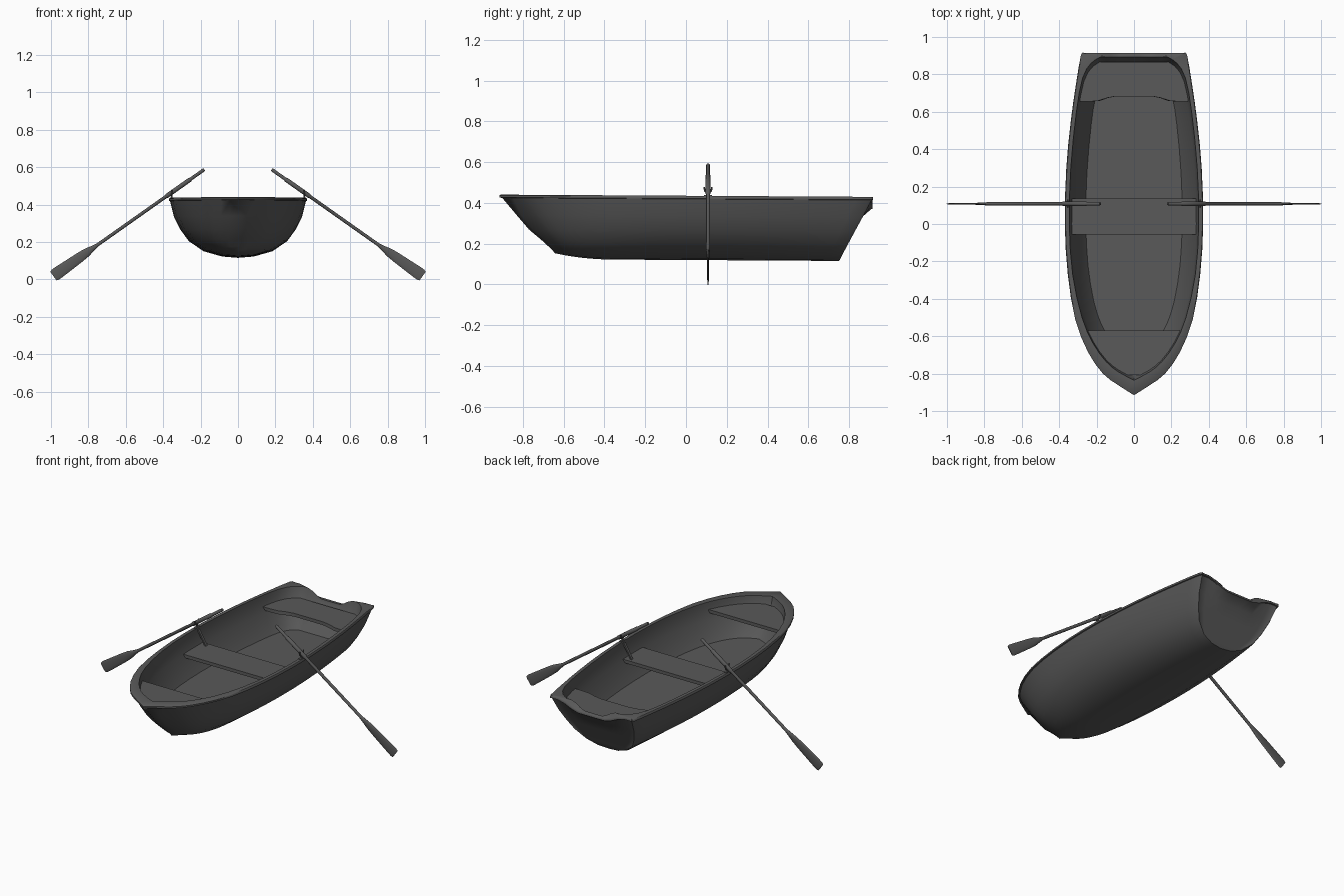
import bpy, bmesh, math
from mathutils import Vector

cube = bpy.data.objects.get("Cube")
if cube:
    bpy.data.objects.remove(cube, do_unlink=True)

grey = bpy.data.materials.new("dark grey")
grey.use_nodes = True
colour = (0.1, 0.1, 0.1, 1)
grey.diffuse_color = colour
grey.node_tree.nodes["Principled BSDF"].inputs["Base Color"].default_value = colour


def finish(name, bm, angle):
    bmesh.ops.remove_doubles(bm, verts=bm.verts, dist=0.0005)
    bmesh.ops.recalc_face_normals(bm, faces=bm.faces)
    mesh = bpy.data.meshes.new(name)
    bm.to_mesh(mesh)
    bm.free()
    mesh.materials.append(grey)
    obj = bpy.data.objects.new(name, mesh)
    bpy.context.collection.objects.link(obj)
    bpy.ops.object.select_all(action="DESELECT")
    obj.select_set(True)
    bpy.context.view_layer.objects.active = obj
    bpy.ops.object.shade_smooth_by_angle(angle=math.radians(angle))


def loft(name, rings, cap_start=True, angle=35):
    """Skin a list of closed rings with equal point counts."""
    bm = bmesh.new()
    rows = [[bm.verts.new(p) for p in ring] for ring in rings]
    for a, b in zip(rows, rows[1:]):
        for i in range(len(a)):
            j = (i + 1) % len(a)
            bm.faces.new((a[i], a[j], b[j], b[i]))
    if cap_start:
        bm.faces.new(rows[0])
    bm.faces.new(rows[-1])
    finish(name, bm, angle)


def bar(name, start, end, dx, dy):
    """Rectangular bar between two heights, which may lean."""
    corners = ((-dx, -dy), (dx, -dy), (dx, dy), (-dx, dy))
    loft(name, [[(x + a, y + b, z) for a, b in corners] for x, y, z in (start, end)])


def refine(points):
    """Add a rounded midpoint between neighbouring points."""
    p = [Vector(q) for q in points]
    result = [p[0]]
    for i in range(len(p) - 1):
        before = p[max(i - 1, 0)]
        after = p[min(i + 2, len(p) - 1)]
        result += [(p[i] + p[i + 1]) * .5625 - (before + after) * .0625, p[i + 1]]
    return result


# Half-breadths along the boat: (y, x) from bow to stern
OUTER = refine([(-.915, 0), (-.86, .087), (-.8, .166), (-.685, .246), (-.51, .314),
                (-.27, .354), (0, .37), (.3, .362), (.55, .338), (.75, .31),
                (.902, .284), (.915, .27)])
INNER = refine([(-.835, 0), (-.79, .085), (-.735, .15), (-.64, .218), (-.5, .278),
                (-.27, .328), (0, .346), (.3, .338), (.6, .308), (.78, .275),
                (.86, .23), (.893, .18)])
COLUMNS = 12


def hull_side(table, z, scale, bow, stern, lift=0, blunt=0):
    """One side of a waterline; bow and stern shift its ends, blunt fills the bow."""
    y0, y1 = table[0][0], table[-1][0]
    widest = max(x for y, x in table)
    side = []
    for y, x in table:
        t = (y - y0) / (y1 - y0)
        rise = lift * max(0, 1 - t / .2) ** 2
        yy = y + bow * (1 - t) + stern * t
        if t < .5:
            x = widest * (x / widest) ** (1 - blunt)
        side.append(Vector((x * scale, yy, z + rise - .006 * yy)))
    return side


def hull_ring(*args, dip=0, **shape):
    side = hull_side(*args, **shape)
    end = side[-1]
    transom = []
    for i in range(1, COLUMNS):
        u = 1 - 2 * i / COLUMNS
        f = min(1, max(0, (.85 - abs(u)) / .55))
        drop = dip * f * f * (3 - 2 * f)
        transom.append(Vector((end.x * u, end.y, end.z - drop)))
    other = [Vector((-p.x, p.y, p.z)) for p in reversed(side[1:])]
    return side + transom + other


# Hull: keel up to the rim, over it and down to the floor
DIP = .045
rings = [
    hull_ring(OUTER, .120, 0, .27, -.168, lift=.03),
    hull_ring(OUTER, .126, .25, .267, -.163, lift=.03, blunt=.35),
    hull_ring(OUTER, .152, .5, .25, -.150, lift=.022, blunt=.35),
    hull_ring(OUTER, .205, .71, .205, -.122, lift=.01, blunt=.3),
    hull_ring(OUTER, .265, .83, .145, -.09, blunt=.2),
    hull_ring(OUTER, .335, .925, .085, -.052, blunt=.1),
    hull_ring(OUTER, .419, .983, .014, -.008, dip=DIP),
    hull_ring(OUTER, .421, 1, 0, 0, dip=DIP),
    hull_ring(OUTER, .431, 1, 0, 0, dip=DIP),
    hull_ring(OUTER, .435, .99, .006, -.004, dip=DIP),
    hull_ring(INNER, .435, 1, 0, 0, dip=DIP),
    hull_ring(INNER, .417, .995, .003, -.005, dip=DIP),
    hull_ring(INNER, .333, .96, .03, -.038, blunt=.05),
    hull_ring(INNER, .225, .745, .13, -.115, blunt=.15),
]
loft("hull", rings, cap_start=False, angle=45)


def half_width(line, y):
    for a, b in zip(line, line[1:]):
        if a.y <= y <= b.y:
            return a.x + (b.x - a.x) * (y - a.y) / (b.y - a.y)
    return line[-1].x


# Seats, trimmed to the inside of the hull at their own height
def seat(name, z, y0, y1, curve=0):
    f = (z - .333) / .084
    line = hull_side(INNER, z, .966 + .03 * f, .03 - .027 * f, -.036 + .033 * f, blunt=.05)
    ys = [y0 + (y1 - y0) * i / 10 for i in range(11)]
    right = [(half_width(line, y), y) for y in ys]
    outline = right + [(-x, y) for x, y in reversed(right)]
    if curve:
        # Hollowed front edge
        for i in range(1, 12):
            u = i / 6 - 1
            e = min(1, max(0, (.75 - abs(u)) / .4))
            outline.append((right[0][0] * u, y0 + curve * e * e * (3 - 2 * e)))
    # Undersides taper with the hull
    loft(name, [[(x * s, y, h) for x, y in outline] for s, h in ((.95, z - .02), (1, z))])


seat("middle_seat", .338, -.055, .135)
seat("stern_seat", .368, .655, .866, curve=.028)
seat("bow_seat", .395, -.808, -.57)

# Oars: (distance, half-width, half-thickness) from grip to blade tip
OAR = [(0, .007, .007), (.004, .009, .009), (.09, .009, .009), (.094, .012, .012),
       (.245, .012, .012), (.25, .009, .009), (.70, .009, .009), (.73, .014, .009),
       (.77, .023, .007), (.82, .027, .005), (.955, .033, .004), (.975, .033, .004),
       (.988, .029, .003)]
OAR_Y = .108


def oar(name, side):
    start = Vector((side * .18, OAR_Y, .588))
    along = Vector((side * .802, 0, -.566)).normalized()
    across = Vector((-along.z, 0, along.x))
    thick = Vector((0, 1, 0))
    turn = [2 * math.pi * i / 12 for i in range(12)]
    loft(name, [[start + along * d + across * w * math.cos(a) + thick * t * math.sin(a)
                 for a in turn] for d, w, t in OAR], angle=40)


def tube(name, points, radius):
    """Round bar along a path lying in a plane of constant x."""
    rings = []
    for i, p in enumerate(points):
        run = (points[min(i + 1, len(points) - 1)] - points[max(i - 1, 0)]).normalized()
        side = Vector((1, 0, 0))
        up = run.cross(side)
        rings.append([p + radius * (side * math.cos(a) + up * math.sin(a))
                      for a in (math.pi * k / 4 for k in range(8))])
    loft(name, rings, angle=50)


# Oars with their locks and braces, on both sides
for label, s in (("left", 1), ("right", -1)):
    oar(label + "_oar", s)
    x = s * .354
    centre = Vector((x, OAR_Y, .466))
    arc = [math.pi * (1 + i / 10) for i in range(11)]
    fork = [centre + Vector((0, .017 * math.cos(a), .017 * math.sin(a))) for a in arc]
    fork = [fork[0] + Vector((0, -.002, .012))] + fork + [fork[-1] + Vector((0, .002, .012))]
    tube(label + "_oarlock", fork, .004)
    tube(label + "_oarlock_pin", [Vector((x, OAR_Y, z)) for z in (.42, .452)], .005)
    bar(label + "_oarlock_base", (x, OAR_Y, .43), (x, OAR_Y, .438), .009, .02)
    bar(label + "_oarlock_brace", (s * .29, OAR_Y, .335), (s * .343, OAR_Y, .425), .005, .008)
